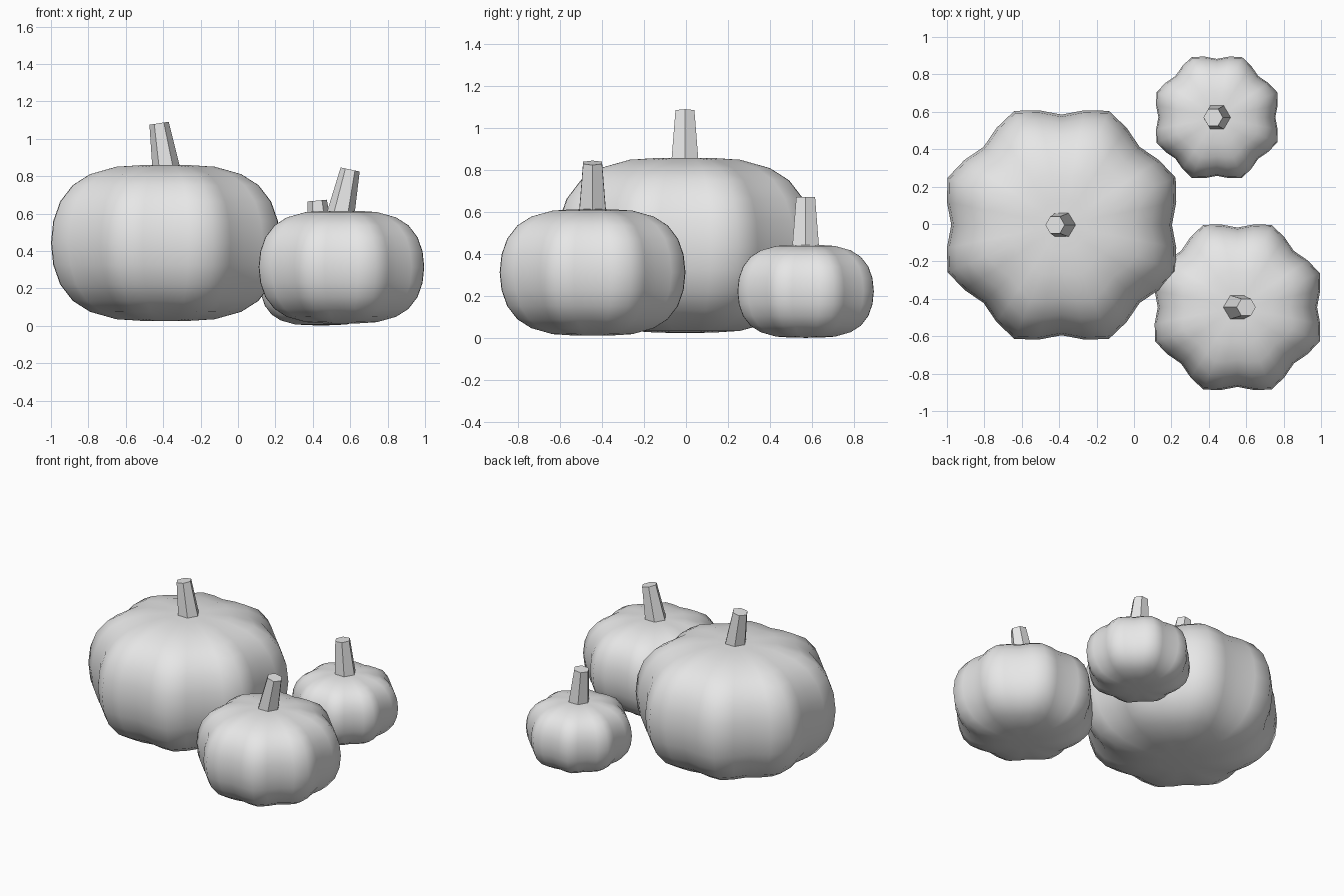
import bpy
import bmesh
import math
from mathutils import Vector

cube = bpy.data.objects.get("Cube")
if cube:
    bpy.data.objects.remove(cube, do_unlink=True)

grey = bpy.data.materials.new("plain_grey")
grey.use_nodes = True
grey.diffuse_color = (0.8, 0.8, 0.8, 1)
grey.node_tree.nodes["Principled BSDF"].inputs["Base Color"].default_value = (0.8, 0.8, 0.8, 1)

SEGMENTS = 32
LOBES = 8
RADIUS, HALF_HEIGHT = 0.625, 0.418
# Upper half of the body outline as (radius, height) fractions
UPPER = [(0.22, 0.995), (0.43, 0.975), (0.66, 0.88), (0.81, 0.74), (0.92, 0.53), (0.98, 0.28)]
OUTLINE = UPPER + [(1, 0)] + [(r, -z) for r, z in reversed(UPPER)]


def finish(obj, name, angle):
    obj.name = obj.data.name = name
    obj.data.materials.append(grey)
    bpy.ops.object.select_all(action="DESELECT")
    obj.select_set(True)
    bpy.context.view_layer.objects.active = obj
    bpy.ops.object.shade_smooth_by_angle(angle=math.radians(angle))


# Lobed squash body: rings whose radius ripples around the axis
def make_body(name, center, scale):
    bm = bmesh.new()
    rings = []
    for r, z in OUTLINE:
        ring = []
        for i in range(SEGMENTS):
            a = math.tau * i / SEGMENTS
            rad = RADIUS * r * (1 - 0.056 * math.cos(LOBES * a))
            ring.append(bm.verts.new((rad * math.cos(a), rad * math.sin(a), HALF_HEIGHT * z)))
        rings.append(ring)
    for upper, lower in zip(rings, rings[1:]):
        for i in range(SEGMENTS):
            j = (i + 1) % SEGMENTS
            bm.faces.new((upper[i], lower[i], lower[j], upper[j]))
    # Close both poles with fans
    for ring, z in ((rings[0], HALF_HEIGHT), (rings[-1], -HALF_HEIGHT)):
        pole = bm.verts.new((0, 0, z))
        for i in range(SEGMENTS):
            bm.faces.new((pole, ring[i], ring[(i + 1) % SEGMENTS]))
    bmesh.ops.recalc_face_normals(bm, faces=bm.faces)
    mesh = bpy.data.meshes.new(name)
    bm.to_mesh(mesh)
    bm.free()
    obj = bpy.data.objects.new(name, mesh)
    bpy.context.collection.objects.link(obj)
    obj.location = center
    obj.scale = (scale,) * 3
    finish(obj, name, 60)


# Six-sided tapered stem leaning sideways
def make_stem(name, base, lean):
    a = math.radians(lean)
    axis = Vector((math.sin(a), 0, math.cos(a)))
    sunk, length = 0.03, 0.255
    bpy.ops.mesh.primitive_cone_add(
        vertices=6, radius1=0.075, radius2=0.052, depth=length,
        location=Vector(base) + axis * (length / 2 - sunk),
        rotation=(a, 0, math.pi / 2))
    finish(bpy.context.object, name, 30)


# name, x, y, centre height, scale, stem lean in degrees
PUMPKINS = [
    ("large", -0.387, -0.005, 0.443, 1.0, -9),
    ("medium", 0.553, -0.445, 0.314, 0.722, 12),
    ("small", 0.443, 0.57, 0.224, 0.53, -5),
]
for size, x, y, z, scale, lean in PUMPKINS:
    make_body(size + "_pumpkin_body", (x, y, z), scale)
    make_stem(size + "_pumpkin_stem", (x, y, z + HALF_HEIGHT * scale), lean)
